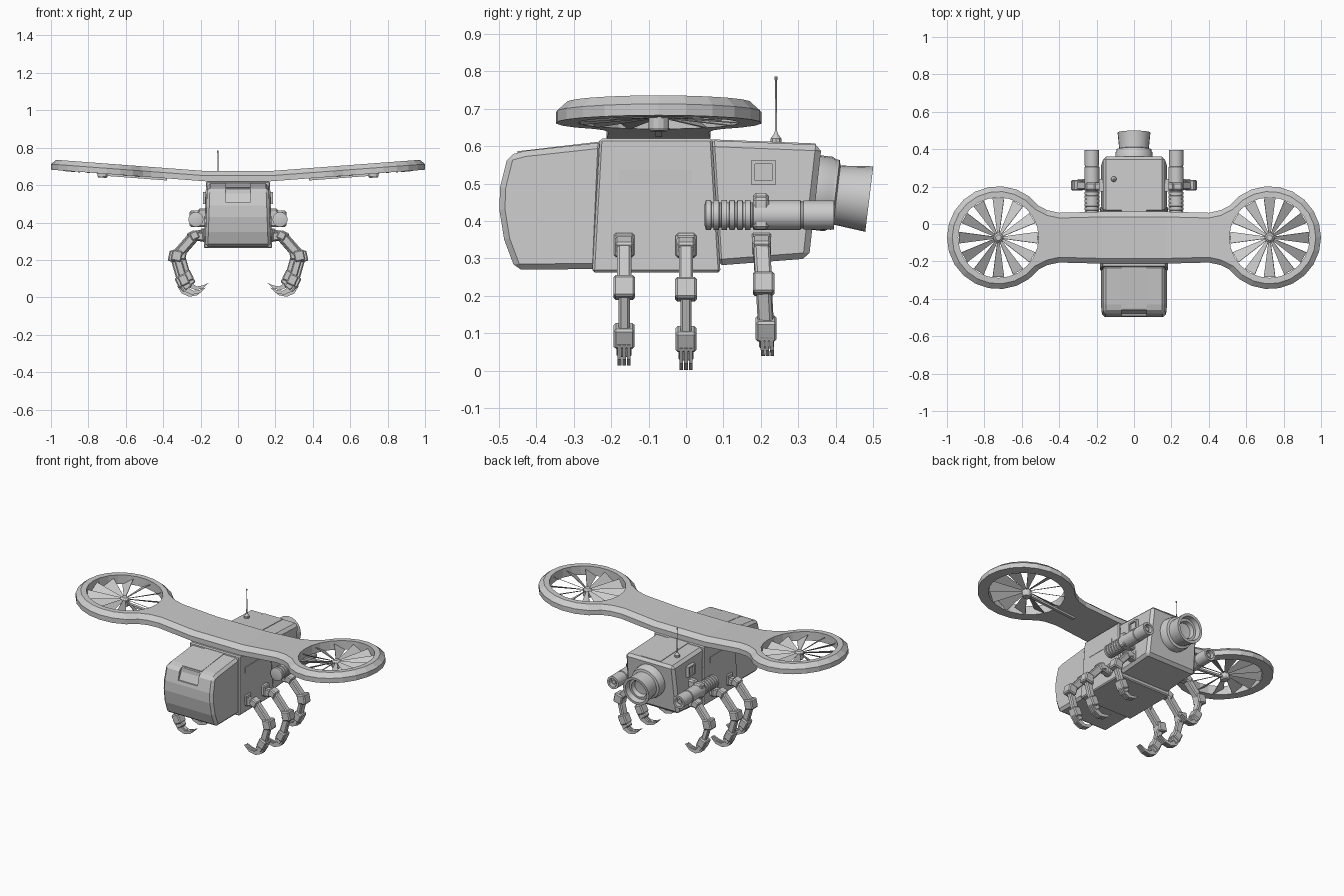
import bpy, bmesh
from math import sin, cos, radians, pi
from mathutils import Vector, Matrix

if "Cube" in bpy.data.objects:
    bpy.data.objects.remove(bpy.data.objects["Cube"])

WY = -0.073          # wing centre line
FX = 0.725           # fan centre


def finish(name, bm, mirror=False, bevel=0, smooth=False):
    bmesh.ops.recalc_face_normals(bm, faces=bm.faces[:])
    me = bpy.data.meshes.new(name)
    bm.to_mesh(me)
    bm.free()
    ob = bpy.data.objects.new(name, me)
    bpy.context.collection.objects.link(ob)
    if bevel:
        m = ob.modifiers.new("Bevel", 'BEVEL')
        m.width, m.segments, m.limit_method = bevel, 1, 'ANGLE'
        m.angle_limit = radians(40)
    if mirror:
        ob.modifiers.new("Mirror", 'MIRROR')
    if smooth:
        bpy.ops.object.select_all(action='DESELECT')
        ob.select_set(True)
        bpy.context.view_layer.objects.active = ob
        bpy.ops.object.shade_smooth_by_angle(angle=radians(35))
    return ob


def prism(bm, pts, w0, w1, f):
    """Extrude a 2D outline from w0 to w1; f maps (u, v, w) to space."""
    a = [bm.verts.new(f(u, v, w0)) for u, v in pts]
    b = [bm.verts.new(f(u, v, w1)) for u, v in pts]
    bm.faces.new(a)
    bm.faces.new(b[::-1])
    bridge(bm, a, b)


def bridge(bm, a, b):
    n = len(a)
    for i in range(n):
        j = (i + 1) % n
        bm.faces.new((a[i], a[j], b[j], b[i]))


def box(bm, c, s, rot=Matrix()):
    bmesh.ops.create_cube(bm, size=1, matrix=Matrix.Translation(c) @ rot @ Matrix.Diagonal((*s, 1)))


def beam(bm, p, q, w, d):
    p, q = Vector(p), Vector(q)
    v = q - p
    box(bm, (p + q) / 2, (w, d, v.length), v.to_track_quat('Z', 'Y').to_matrix().to_4x4()
        if abs(v.y) > 1e-4 else Matrix.Rotation(Vector((0, 1)).angle_signed(Vector((v.x, v.z))), 4, 'Y'))


def lathe(bm, prof, mat, n=20):
    rings = []
    for r, t in prof:
        if r == 0:
            rings.append([bm.verts.new(mat @ Vector((0, 0, t)))])
        else:
            rings.append([bm.verts.new(mat @ Vector((r * cos(2 * pi * i / n), r * sin(2 * pi * i / n), t)))
                          for i in range(n)])
    for a, b in zip(rings, rings[1:]):
        if len(a) == 1 or len(b) == 1:
            tip, ring = (a[0], b) if len(a) == 1 else (b[0], a)
            for i in range(n):
                bm.faces.new((ring[i], ring[(i + 1) % n], tip))
        else:
            bridge(bm, a, b)


def lift(bm):
    """Raise the wing parts outward."""
    for v in bm.verts:
        v.co.z += 0.075 * max(0, abs(v.co.x) - 0.17)


# Body sections: side outlines (y, z) extruded across x, slightly narrower at the top
def body(name, pts, w, bevel):
    bm = bmesh.new()
    prism(bm, pts, -1, 1, lambda y, z, s: Vector((s * (w - 0.035 * (z - 0.27)), y, z)))
    return finish(name, bm, bevel=bevel)


front = body("front_body", [(-.235, .272), (-.455, .27), (-.485, .35), (-.498, .43), (-.496, .49),
                            (-.475, .575), (-.43, .587), (-.22, .61)], .176, .015)
body("middle_body", [(-.25, .263), (.092, .263), (.07, .62), (-.23, .62)], .183, .006)
body("rear_body", [(.08, .281), (.328, .30), (.362, .603), (.06, .615)], .177, .016)

# Front hatch recess and top panels
bm = bmesh.new()
prism(bm, [(-.53, .51), (-.482, .51), (-.462, .555), (-.452, .64), (-.53, .64)], -.066, .066,
      lambda y, z, x: Vector((x, y, z)))
cut = finish("hatch_cutter", bm)
cut.hide_render = True
cut.hide_viewport = True
m = front.modifiers.new("Hatch", 'BOOLEAN')
m.operation, m.object = 'DIFFERENCE', cut
bm = bmesh.new()
prism(bm, [(-.45, .575), (-.45, .586), (-.22, .613), (-.22, .60)], -.066, .066,
      lambda y, z, x: Vector((x, y, z)))
prism(bm, [(.06, .60), (.06, .618), (.345, .607), (.345, .59)], -.066, .066,
      lambda y, z, x: Vector((x, y, z)))
finish("top_panels", bm)

# Side panels, framed windows
bm = bmesh.new()
box(bm, (.171, -.082, .518), (.012, .195, .036))
for dy in (-.028, .028):
    box(bm, (.172, .207 + dy, .53), (.03, .01, .06))
for dz in (-.027, .027):
    box(bm, (.172, .207, .53 + dz), (.03, .066, .01))
box(bm, (.166, .207, .53), (.024, .05, .046))
finish("side_panels", bm, mirror=True)


# Wing: arm and two ring shrouds with chamfered top edge
def outline(o):
    h, R = .139 - o, .275 - o
    arc = [radians(142 - 284 * i / 18) for i in range(19)]
    top = [(.17, h), (.40, h - .006), (.465, h + .008)]
    right = top + [(FX + R * cos(a), R * sin(a)) for a in arc] + [(x, -y) for x, y in top[::-1]]
    return right + [(-x, y) for x, y in right[::-1]]


def loop(bm, pts, z):
    return [bm.verts.new((x, y + WY, z)) for x, y in pts]


bm = bmesh.new()
low, mid, top = loop(bm, outline(0), .62), loop(bm, outline(0), .65), loop(bm, outline(.028), .675)
bridge(bm, low, mid)
bridge(bm, mid, top)
lows, tops = [low], [top]
for s in (-1, 1):
    hole = [(s * FX + .215 * cos(pi * i / 12), .215 * sin(pi * i / 12)) for i in range(24)]
    a, b = loop(bm, hole, .62), loop(bm, hole, .675)
    bridge(bm, a, b)
    lows.append(a)
    tops.append(b)
for group in (lows, tops):
    edges = [bm.edges.get((l[i - 1], l[i])) for l in group for i in range(len(l))]
    bmesh.ops.triangle_fill(bm, use_beauty=True, use_dissolve=False, edges=edges)
for s in (-1, 1):
    bmesh.ops.bisect_plane(bm, geom=bm.verts[:] + bm.edges[:] + bm.faces[:], dist=1e-5,
                           plane_co=(s * .17, 0, 0), plane_no=(1, 0, 0))
lift(bm)
finish("wing", bm)

# Fans: hub, twelve pitched blades and a support strut
bm = bmesh.new()
lathe(bm, [(0, .598), (.022, .598), (.027, .605), (.027, .638), (.015, .65), (0, .65)],
      Matrix.Translation((FX, WY, 0)), 12)
for i in range(12):
    M = (Matrix.Translation((FX, WY, .637)) @ Matrix.Rotation(i * pi / 6, 4, 'Z')
         @ Matrix.Rotation(radians(32), 4, 'X'))
    prism(bm, [(.018, -.006), (.21, -.036), (.21, .036), (.018, .006)], -.0015, .0015,
          lambda u, v, w: M @ Vector((u, v, w)))
box(bm, (.555, WY, .615), (.35, .018, .012))
lift(bm)
finish("fans", bm, mirror=True)

# Rear lens barrel, tilted slightly down
bm = bmesh.new()
lathe(bm, [(0, -.03), (.1, -.03), (.1, .025), (.094, .035), (.094, .044), (.08, .048), (.08, .056), (.088, .135),
           (.072, .135), (.066, .105), (.052, .105), (.046, .08), (0, .075)],
      Matrix.Translation((0, .355, .475)) @ Matrix.Rotation(radians(-97), 4, 'X'), 24)
finish("lens_barrel", bm, smooth=True)

# Side tubes with ribbed sleeve, and their brackets
prof = [(0, .05), (.03, .05)]
for i in range(6):
    y = .053 + i * .021
    prof += [(.040, y), (.040, y + .014), (.034, y + .015), (.034, y + .020)]
prof += [(.040, .18), (.040, .305), (.036, .307), (.036, .312), (.039, .314), (.039, .395), (.026, .395),
         (.026, .37), (.013, .37), (.013, .385), (0, .385)]
bm = bmesh.new()
lathe(bm, prof, Matrix.Translation((.225, 0, .416)) @ Matrix.Rotation(radians(-90), 4, 'X'), 18)
finish("side_tubes", bm, mirror=True, smooth=True)
bm = bmesh.new()
box(bm, (.215, .20, .42), (.09, .042, .086))
box(bm, (.188, .20, .45), (.05, .042, .05))
finish("tube_brackets", bm, mirror=True, bevel=.008)

# Legs: bracket, thigh, knee, shin, ankle and three curved claws
CLAW = [(.325, .06), (.30, .02), (.26, .003), (.215, .012), (.18, .045), (.215, .03), (.25, .024),
        (.272, .038), (.28, .075)]
for name, y0, s, dx, dy in (("front_legs", -.165, .97, -.01, 0), ("middle_legs", 0, 1, 0, 0),
                            ("rear_legs", .2, .9, -.022, .01)):
    def P(x, z, y=0):
        return Vector((.17 + (x - .17) * s + dx, y0 + y + dy * (.36 - z) / .2, .365 + (z - .365) * s))
    bm = bmesh.new()
    hip, elbow, knee, ankle = P(.16, .315), P(.245, .33), P(.343, .218), P(.305, .085)
    box(bm, P(.175, .335), (.05, .055, .065))
    beam(bm, hip, elbow, .045, .04)
    box(bm, elbow, (.045, .05, .045), Matrix.Rotation(radians(25), 4, 'Y'))
    beam(bm, elbow, knee, .044, .038)
    box(bm, knee, (.056, .058, .058), Matrix.Rotation(radians(-12), 4, 'Y'))
    beam(bm, knee, ankle, .04, .03)
    box(bm, ankle, (.05, .056, .058), Matrix.Rotation(radians(25), 4, 'Y'))
    box(bm, P(.287, .052), (.045, .04, .035), Matrix.Rotation(radians(40), 4, 'Y'))
    finish(name, bm, mirror=True, bevel=.006)
    bm = bmesh.new()
    for c in (-.0125, 0, .0125):
        prism(bm, CLAW, c - .005, c + .005, lambda x, z, y: P(x, z, y))
    finish(name.replace("legs", "claws"), bm, mirror=True)

# Antenna
bm = bmesh.new()
lathe(bm, [(0, .60), (.015, .60), (.015, .62), (.006, .632), (.003, .64), (.0025, .775), (.004, .776),
           (.004, .785), (0, .785)], Matrix.Translation((-.108, .24, 0)), 10)
finish("antenna", bm, smooth=True)
